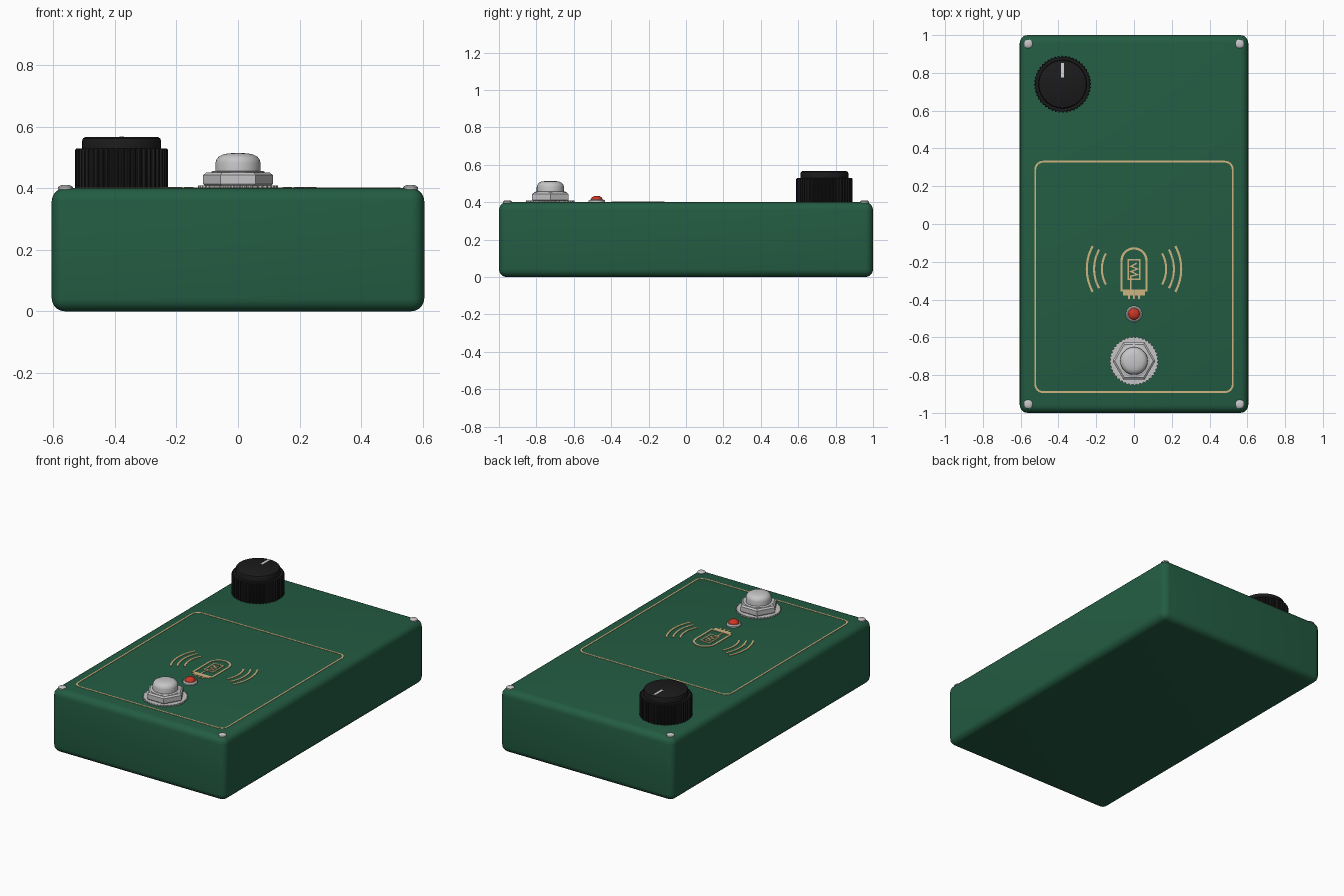
import bpy, bmesh, math
from mathutils import Vector

if "Cube" in bpy.data.objects:
    bpy.data.objects.remove(bpy.data.objects["Cube"])

TOP = 0.4  # height of the enclosure lid


def material(name, rgb):
    m = bpy.data.materials.new(name)
    m.diffuse_color = (*rgb, 1)
    m.use_nodes = True
    m.node_tree.nodes["Principled BSDF"].inputs["Base Color"].default_value = m.diffuse_color
    return m


GREEN = material("green paint", (0.017, 0.108, 0.056))
CREAM = material("cream print", (0.62, 0.46, 0.22))
METAL = material("bright metal", (0.56, 0.56, 0.57))
BLACK = material("black plastic", (0.011, 0.011, 0.012))
RED = material("red lens", (0.62, 0.035, 0.015))
WHITE = material("pale marker", (0.66, 0.66, 0.66))


def finish(bm, name, mat, angle=None):
    bmesh.ops.recalc_face_normals(bm, faces=bm.faces[:])
    me = bpy.data.meshes.new(name)
    bm.to_mesh(me)
    bm.free()
    me.materials.append(mat)
    ob = bpy.data.objects.new(name, me)
    bpy.context.collection.objects.link(ob)
    if angle:
        bpy.ops.object.select_all(action='DESELECT')
        ob.select_set(True)
        bpy.context.view_layer.objects.active = ob
        bpy.ops.object.shade_smooth_by_angle(angle=math.radians(angle))
    return ob


def turned(name, mat, x, y, profile, n=48, tooth=0.0, toothed=(), angle=35):
    """Stack of rings (radius, height above lid); rings in 'toothed' alternate in radius."""
    bm = bmesh.new()
    rings = []
    for k, (r, h) in enumerate(profile):
        ring = []
        for i in range(n):
            a = 2 * math.pi * i / n
            rr = r - (tooth if k in toothed and i % 4 >= 2 else 0)
            ring.append(bm.verts.new((x + rr * math.cos(a), y + rr * math.sin(a), TOP + h)))
        rings.append(ring)
    for lo, hi in zip(rings, rings[1:]):
        for i in range(n):
            j = (i + 1) % n
            bm.faces.new((lo[i], lo[j], hi[j], hi[i]))
    bm.faces.new(rings[0][::-1])
    bm.faces.new(rings[-1])
    return finish(bm, name, mat, angle)


def stroke(name, pts, width, closed=False, mat=CREAM, z=TOP - 0.001, height=0.004):
    """Mitred flat line of constant width, raised slightly from the surface."""
    bm = bmesh.new()
    P = [Vector(p) for p in pts]
    n = len(P)
    sections = []
    for i, p in enumerate(P):
        a = P[i - 1] if i > 0 or closed else None
        b = P[(i + 1) % n] if i < n - 1 or closed else None
        d0 = (p - a).normalized() if a is not None else (b - p).normalized()
        d1 = (b - p).normalized() if b is not None else d0
        n0, n1 = Vector((-d0.y, d0.x)), Vector((-d1.y, d1.x))
        m = (n0 + n1).normalized()
        off = m * (width / 2 / max(m.dot(n0), 0.4))
        sections.append([bm.verts.new((q.x, q.y, h)) for q, h in
                         ((p + off, z), (p - off, z), (p - off, z + height), (p + off, z + height))])
    for i in range(n if closed else n - 1):
        s, t = sections[i], sections[(i + 1) % n]
        for k in range(4):
            bm.faces.new((s[k], s[(k + 1) % 4], t[(k + 1) % 4], t[k]))
    if not closed:
        bm.faces.new(sections[0])
        bm.faces.new(sections[-1][::-1])
    return finish(bm, name, mat)


def arc(cx, cy, r, a0, a1, n):
    return [(cx + r * math.cos(math.radians(a0 + (a1 - a0) * i / n)),
             cy + r * math.sin(math.radians(a0 + (a1 - a0) * i / n))) for i in range(n + 1)]


# Enclosure: rounded box
bm = bmesh.new()
bmesh.ops.create_cube(bm, size=1)
for v in bm.verts:
    v.co = (v.co.x * 1.21, v.co.y * 2, (v.co.z + 0.5) * TOP)
bmesh.ops.bevel(bm, geom=bm.edges[:], offset=0.042, segments=5, profile=0.5, affect='EDGES')
finish(bm, "enclosure", GREEN, 40)

# Lid screws
for sx in (-1, 1):
    for sy in (-1, 1):
        turned("lid_screw", METAL, sx * 0.56, sy * 0.954,
               [(0.024, -0.005), (0.024, 0.003), (0.018, 0.008), (0.010, 0.010)], 16)

# Control knob: ribbed skirt, smooth cap and pointer
KX, KY = -0.378, 0.74
turned("knob_skirt", BLACK, KX, KY,
       [(0.151, -0.002), (0.151, 0.124), (0.147, 0.129)], 192, 0.006, (0, 1, 2), 30)
turned("knob_cap", BLACK, KX, KY,
       [(0.128, 0.125), (0.128, 0.155), (0.125, 0.162), (0.118, 0.166)], 64)
stroke("knob_pointer", [(KX, 0.776), (KX, 0.853)], 0.015, mat=WHITE, z=TOP + 0.163, height=0.005)

# Foot switch: toothed washer, hex nut, collar and domed button
FY = -0.725
turned("switch_washer", METAL, 0, FY, [(0.13, -0.002), (0.13, 0.008)], 160, 0.006, (0, 1))
turned("switch_nut", METAL, 0, FY,
       [(0.106, 0.006), (0.113, 0.013), (0.113, 0.043), (0.102, 0.051)], 6, angle=20)
turned("switch_collar", METAL, 0, FY,
       [(0.086, 0.045), (0.086, 0.053), (0.080, 0.056)], 48)
turned("switch_button", METAL, 0, FY,
       [(0.073, 0.05), (0.073, 0.082), (0.070, 0.093), (0.062, 0.103),
        (0.048, 0.110), (0.028, 0.113), (0.008, 0.114)], 48)

# Indicator lamp: metal bezel and red dome
LY = -0.477
turned("lamp_bezel", METAL, 0, LY, [(0.043, -0.002), (0.043, 0.008), (0.036, 0.014)], 32)
turned("lamp_lens", RED, 0, LY,
       [(0.031, 0.01)] + [(0.031 * math.cos(t * math.pi / 14), 0.014 + 0.021 * math.sin(t * math.pi / 14))
                          for t in range(7)], 32)

# Printed border with rounded corners
r, x1, y0, y1 = 0.042, 0.523, -0.89, 0.33
border = (arc(x1 - r, y1 - r, r, 0, 90, 6) + arc(-x1 + r, y1 - r, r, 90, 180, 6)
          + arc(-x1 + r, y0 + r, r, 180, 270, 6) + arc(x1 - r, y0 + r, r, 270, 360, 6))
stroke("printed_border", border, 0.010, True, height=0.003)

# Printed valve: glass outline, base, pins and inner element
stroke("valve_glass", [(0.066, -0.352)] + arc(0, -0.195, 0.066, 0, 180, 20) + [(-0.066, -0.352)],
       0.012, True)
stroke("valve_base", [(-0.058, -0.364), (0.058, -0.364)], 0.027)
for px in (-0.026, 0, 0.026):
    stroke("valve_pin", [(px, -0.375), (px, -0.398)], 0.009)
stroke("valve_plate", [(0.031, -0.292), (0.031, -0.190), (-0.031, -0.190), (-0.031, -0.292)], 0.008, True)
stroke("valve_filament", [(-0.016, -0.352), (-0.016, -0.276), (0.018, -0.268), (-0.016, -0.252),
                          (0.018, -0.238), (-0.016, -0.224), (0.014, -0.208)], 0.008)

# Printed sound waves on both sides
for direction in (0, 180):
    for radius in (0.17, 0.211, 0.250):
        stroke("sound_wave", arc(0, -0.238, radius, direction - 29, direction + 29, 14), 0.011)
